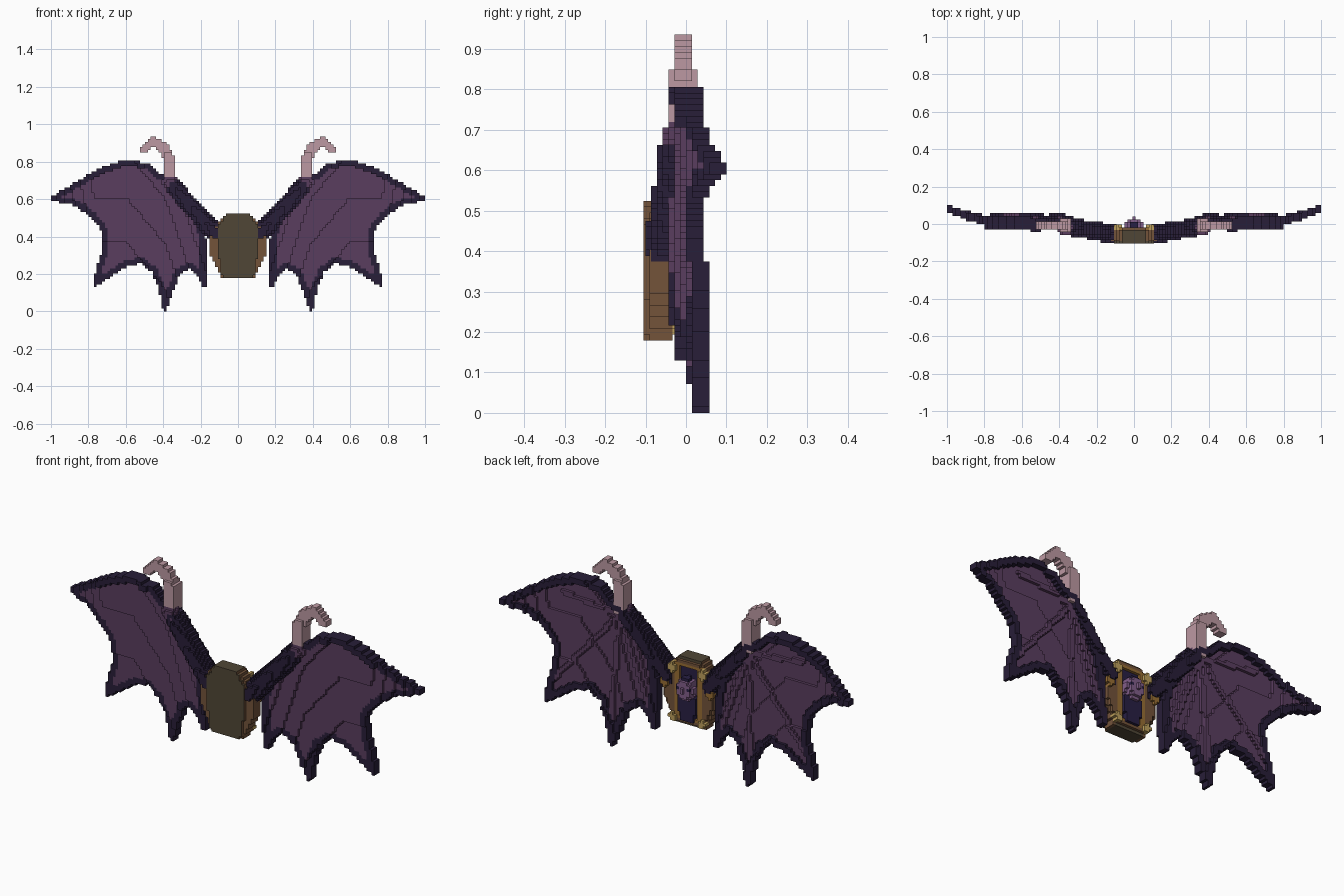
import bpy, bmesh, math
from mathutils import Vector

if "Cube" in bpy.data.objects:
    bpy.data.objects.remove(bpy.data.objects["Cube"])

V = 2 / 139  # block size


def material(name, *rgb):
    lin = [((c / 255 + 0.055) / 1.055) ** 2.4 for c in rgb] + [1]
    m = bpy.data.materials.new(name)
    m.use_nodes = True
    m.diffuse_color = lin
    m.node_tree.nodes["Principled BSDF"].inputs["Base Color"].default_value = lin
    return m


MATS = {
    "membrane": material("membrane purple", 90, 61, 95),
    "edge": material("dark violet", 40, 30, 56),
    "claw": material("dusty pink", 188, 153, 162),
    "board": material("olive brown", 80, 70, 54),
    "plank": material("warm brown", 115, 83, 58),
    "gold": material("gold", 152, 110, 52),
    "stud": material("pale gold", 190, 160, 92),
    "skin": material("lilac", 130, 94, 138),
    "cloth": material("indigo", 40, 31, 68),
}
DIRS = [Vector(d) for d in ((1, 0, 0), (-1, 0, 0), (0, 1, 0), (0, -1, 0), (0, 0, 1), (0, 0, -1))]


def centre(i, j, k):
    return Vector((i * V, (j + 0.5) * V, (k + 0.5) * V))


def build(name, cells, side=1, offset=(0, 0, 0)):
    """Turn a {cell: colour} map into a mesh of its exposed block faces."""
    bm = bmesh.new()
    keys = list(dict.fromkeys(cells.values()))
    corners = {}

    def corner(p):
        key = tuple(round(c * 2 / V) for c in p)
        if key not in corners:
            corners[key] = bm.verts.new((p.x * side, p.y, p.z))
        return corners[key]

    for cell, colour in cells.items():
        c = centre(*cell)
        for d in DIRS:
            if tuple(int(a + b) for a, b in zip(cell, d)) in cells:
                continue
            u = Vector((d.y, d.z, d.x))
            w = d.cross(u)
            pts = [c + (d + u * a + w * b) * V / 2 for a, b in ((1, 1), (-1, 1), (-1, -1), (1, -1))]
            f = bm.faces.new([corner(p) for p in pts])
            # Boards show plank colour on their cut sides
            f.material_index = keys.index("plank" if colour == "board" and d.x else colour)
    bmesh.ops.recalc_face_normals(bm, faces=bm.faces)
    me = bpy.data.meshes.new(name)
    bm.to_mesh(me)
    bm.free()
    for key in keys:
        me.materials.append(MATS[key])
    ob = bpy.data.objects.new(name, me)
    ob.location = offset
    bpy.context.collection.objects.link(ob)


def build_pair(name, cells):
    build("left_" + name, cells, 1)
    build("right_" + name, cells, -1)


def grid(i0, i1, j0=-7, j1=7, k0=0, k1=65):
    return ((i, j, k) for i in range(i0, i1) for j in range(j0, j1) for k in range(k0, k1))


def lerp(table, x):
    for (a, fa), (b, fb) in zip(table, table[1:]):
        if x <= b:
            return fa + (fb - fa) * max(0, x - a) / (b - a)
    return table[-1][1]


def seg_dist(p, a, b):
    """Distance from p to segment ab, and the position along it."""
    ab = b - a
    t = min(1, max(0, (p - a).dot(ab) / ab.length_squared))
    return (p - a - ab * t).length, t


def inside(p, poly):
    hit = False
    for a, b in zip(poly, poly[1:] + poly[:1]):
        if (a.y > p.y) != (b.y > p.y) and p.x < (b.x - a.x) * (p.y - a.y) / (b.y - a.y) + a.x:
            hit = not hit
    return hit


# Wings: scalloped outline, dark rim, thin swept membrane, finger bones behind
OUTLINE = [Vector(p) for p in (
    (.17, .13), (.17, .38), (.2, .48), (.27, .6), (.34, .71), (.41, .73), (.46, .78), (.54, .805),
    (.63, .805), (.71, .775), (.82, .72), (.92, .66), (1, .61), (.99, .59), (.87, .565), (.78, .5),
    (.725, .42), (.725, .33), (.765, .2), (.765, .13), (.675, .19), (.6, .24), (.52, .255),
    (.46, .21), (.425, .13), (.4, 0), (.385, 0), (.345, .11), (.31, .2), (.26, .225), (.21, .185), (.19, .13))]
SWEEP = [(.17, -.026), (.39, .012), (.6, .027), (.77, .027), (.9, .06), (1, .094)]
WRIST = Vector((.37, .67))
TIPS = [Vector(p) for p in ((.69, .71), (.73, .25), (.4, .12), (.21, .24))]
EDGES = list(zip(OUTLINE, OUTLINE[1:] + OUTLINE[:1]))

wing = {}
for i in range(10, 70):
    for k in range(57):
        p = Vector((i * V, (k + .5) * V))
        if not inside(p, OUTLINE):
            continue
        # The sheet sweeps back towards the tip and leans forward at the top
        j = math.floor((lerp(SWEEP, p.x) + .06 * (.4 - p.y)) / V)
        rim = min(seg_dist(p, a, b)[0] for a, b in EDGES)
        top = min(seg_dist(p, a, b)[0] for a, b in EDGES[4:12])
        bone = min(seg_dist(p, WRIST, t)[0] for t in TIPS)
        if rim < .032:
            leading = top < .032 and p.x < .8
            low = -2 if leading and p.x > .5 else -1
            high, colour = (2 if leading else 1), "edge"
        else:
            low, high, colour = -1, (1 if bone < .011 else 0), "membrane"
        for jj in range(j + low, j + high + 1):
            wing[i, min(jj, 6), k] = colour
build_pair("wing", wing)


def tube(path, r0, r1, colour):
    """Blocks around a tapering straight limb."""
    a, b = (Vector(p) for p in path)
    cells = {}
    for c in grid(7, 40):
        d, t = seg_dist(centre(*c), a, b)
        if d < r0 + (r1 - r0) * t:
            cells[c] = colour
    return cells


# Arms joining the casket to the wrists
build_pair("arm", tube([(.12, -.052, .415), (.34, -.018, .66)], .05, .046, "edge"))
build_pair("wrist", tube([(.355, -.022, .685), (.38, -.015, .69)], .037, .037, "membrane"))

# Hooked claws: square-sided stem and a curling tip
claw = {}
HOOK = [Vector(p) for p in ((.368, .7), (.368, .82), (.4, .875), (.45, .908), (.485, .885), (.505, .865))]
for i, j, k in grid(20, 40, -3, 2, 47):
    p = Vector((i * V, (k + .5) * V))
    for s in range(5):
        d, t = seg_dist(p, HOOK[s], HOOK[s + 1])
        if d < .033 - .0028 * (s + t) and (j in (-2, -1, 0) or s == 0):
            claw[i, j, k] = "claw"
build_pair("claw", claw)

# Casket: coffin-shaped box with olive lid, stepped plank sides and a narrow gilded opening
WIDE = [(.18, .09), (.24, .11), (.31, .148), (.41, .148), (.47, .11), (.53, .065)]
LID = [(.18, .082), (.3, .102), (.47, .102), (.53, .065)]
K0, K1 = 13, 37
SHIFT = (0, -.004, -.008)
casket, frame = {}, {}
for i, j, k in grid(-11, 12, -7, -1, K0, K1):
    x, z = abs(i * V), (k + .5) * V
    wide, lid = lerp(WIDE, z), lerp(LID, z)
    end = min(k - K0, K1 - 1 - k)
    hollow = x < .055 and end > 2
    if j == -7 and x < lid:
        casket[i, j, k] = "board"
    elif -7 < j < -2 and x < wide:
        casket[i, j, k] = "board" if end == 0 and x < lid else "plank"
        if j == -3 and hollow:
            casket[i, j, k] = "cloth"
    elif j == -2 and end > 0 and x < wide - .014 and not hollow:
        frame[i, j, k] = "gold" if x < .085 and end > 1 else "plank"
build("casket", casket, offset=SHIFT)
build("casket_frame", frame, offset=SHIFT)

# Studs on the frame corners and side points
studs = {}
for x, z, colour in ((.086, .475, "stud"), (.08, .22, "stud"), (.13, .39, "gold")):
    for i, j, k in grid(-11, 12, -2, 0, K0, K1):
        c = centre(i, j, k)
        if abs(abs(c.x) - x) + abs(c.z - z) < .024:
            studs[i, j, k] = colour
build("casket_studs", studs, offset=SHIFT)

# Small figure resting in the casket: round head with dark hair and eyes, dark robe
figure = {}
for c in grid(-5, 6, -3, 3, K0, K1):
    p = centre(*c)
    head = (p.x / .046) ** 2 + ((p.y + .005) / .042) ** 2 + ((p.z - .385) / .06) ** 2
    eye = abs(c[0]) == 2 and c[2] == 27 and p.y > 0
    if head < 1:
        figure[c] = "cloth" if eye or p.z > .43 else "skin"
    elif abs(p.x) < .046 - .07 * max(0, .3 - p.z) and .22 < p.z < .35 and p.y < -.005:
        figure[c] = "cloth"
build("resting_figure", figure, offset=SHIFT)
